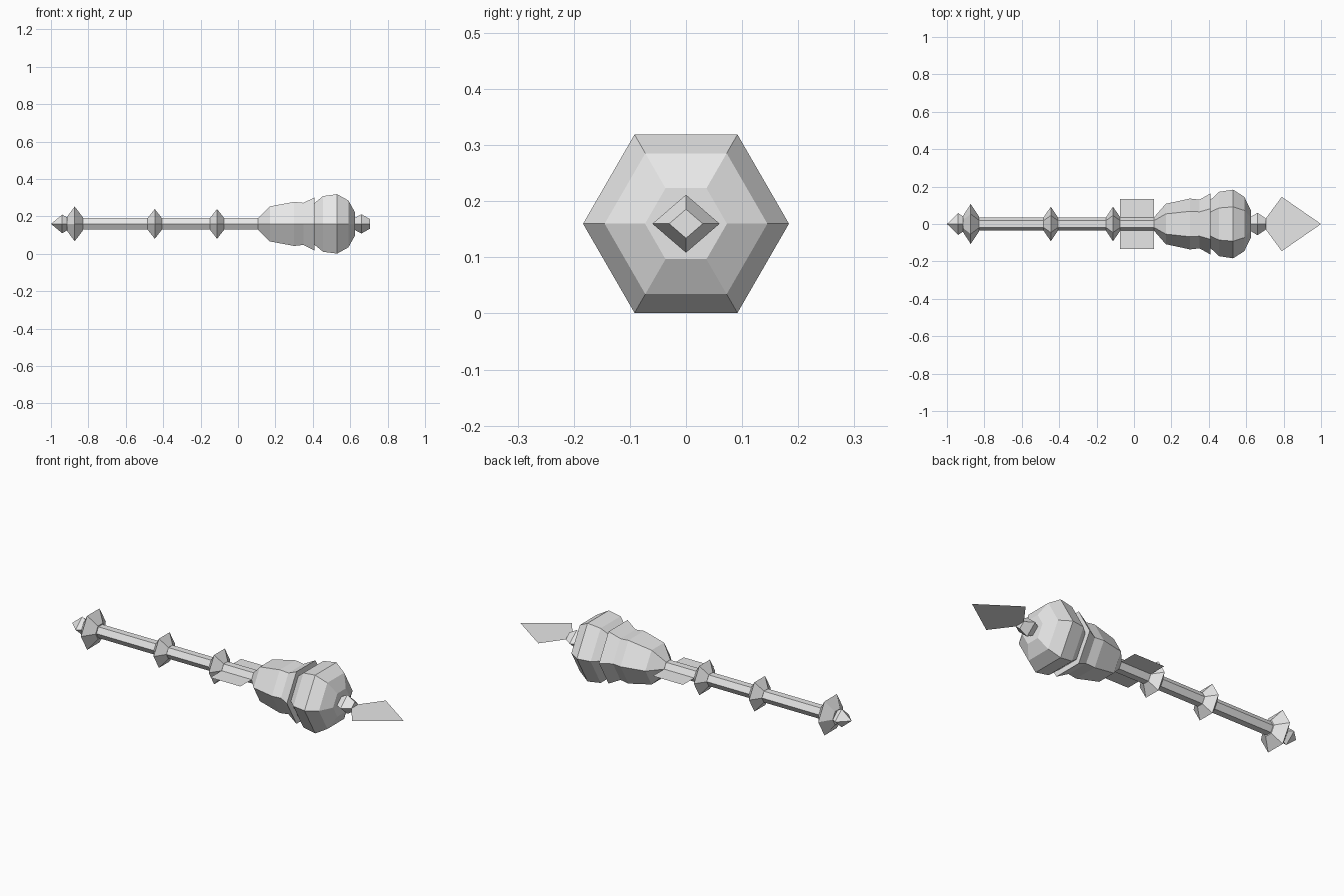
import bpy, bmesh
from math import cos, sin, tau

AXIS_Z = 0.16  # height of the long axis

cube = bpy.data.objects.get("Cube")
if cube:
    bpy.data.objects.remove(cube, do_unlink=True)

GREY = (0.8, 0.8, 0.8, 1)
steel = bpy.data.materials.new("plain grey")
steel.use_nodes = True
steel.diffuse_color = GREY
steel.node_tree.nodes["Principled BSDF"].inputs["Base Color"].default_value = GREY


def finish(bm, name):
    mesh = bpy.data.meshes.new(name)
    bm.to_mesh(mesh)
    bm.free()
    mesh.materials.append(steel)
    obj = bpy.data.objects.new(name, mesh)
    bpy.context.collection.objects.link(obj)
    return obj


def turned(name, profile, sides=6, squash=1.0):
    """Faceted solid along x from (x, radius) pairs."""
    bm = bmesh.new()
    rings = []
    for x, r in profile:
        angles = [tau * i / sides for i in range(sides)]
        rings.append([bm.verts.new((x, r * cos(a), AXIS_Z + squash * r * sin(a)))
                      for a in angles])
    for a, b in zip(rings, rings[1:]):
        for i in range(sides):
            j = (i + 1) % sides
            bm.faces.new((a[i], a[j], b[j], b[i]))
    for ring, (x, r) in ((rings[0], profile[0]), (rings[-1], profile[-1])):
        if r > 0:
            bm.faces.new(ring)
    bmesh.ops.remove_doubles(bm, verts=bm.verts, dist=0.0001)
    bmesh.ops.recalc_face_normals(bm, faces=bm.faces)
    return finish(bm, name)


def plate(name, half_outline):
    """Flat sheet on the axis, mirrored across y."""
    bm = bmesh.new()
    mirrored = [(x, -y) for x, y in half_outline]
    points = mirrored + [p for p in reversed(half_outline) if p[1] > 0]
    bm.faces.new([bm.verts.new((x, y, AXIS_Z)) for x, y in points])
    return finish(bm, name)


# Handle
turned("shaft", [(-0.83, 0.035), (0.12, 0.035)])
turned("pommel_tip", [(-1.0, 0), (-0.94, 0.058), (-0.91, 0.038)], 4, 0.86)
turned("pommel_disc", [(-0.915, 0.042), (-0.873, 0.107), (-0.83, 0.042)])
for name, x in (("lower_ring", -0.445), ("upper_ring", -0.112)):
    turned(name, [(x - 0.038, 0.036), (x, 0.092), (x + 0.038, 0.036)])
plate("guard_plate", [(-0.075, 0.133), (0.107, 0.133)])

# Head
turned("head_neck", [(0.107, 0.036), (0.17, 0.108), (0.3, 0.136),
                     (0.35, 0.13), (0.41, 0.164)])
turned("head_bulb", [(0.41, 0.13), (0.455, 0.172), (0.53, 0.1835),
                     (0.59, 0.145), (0.625, 0.073)])

# Point
turned("tip_socket", [(0.62, 0.035), (0.66, 0.06), (0.705, 0.03)], 4, 0.86)
plate("tip_blade", [(0.705, 0.03), (0.79, 0.145), (1.0, 0)])
